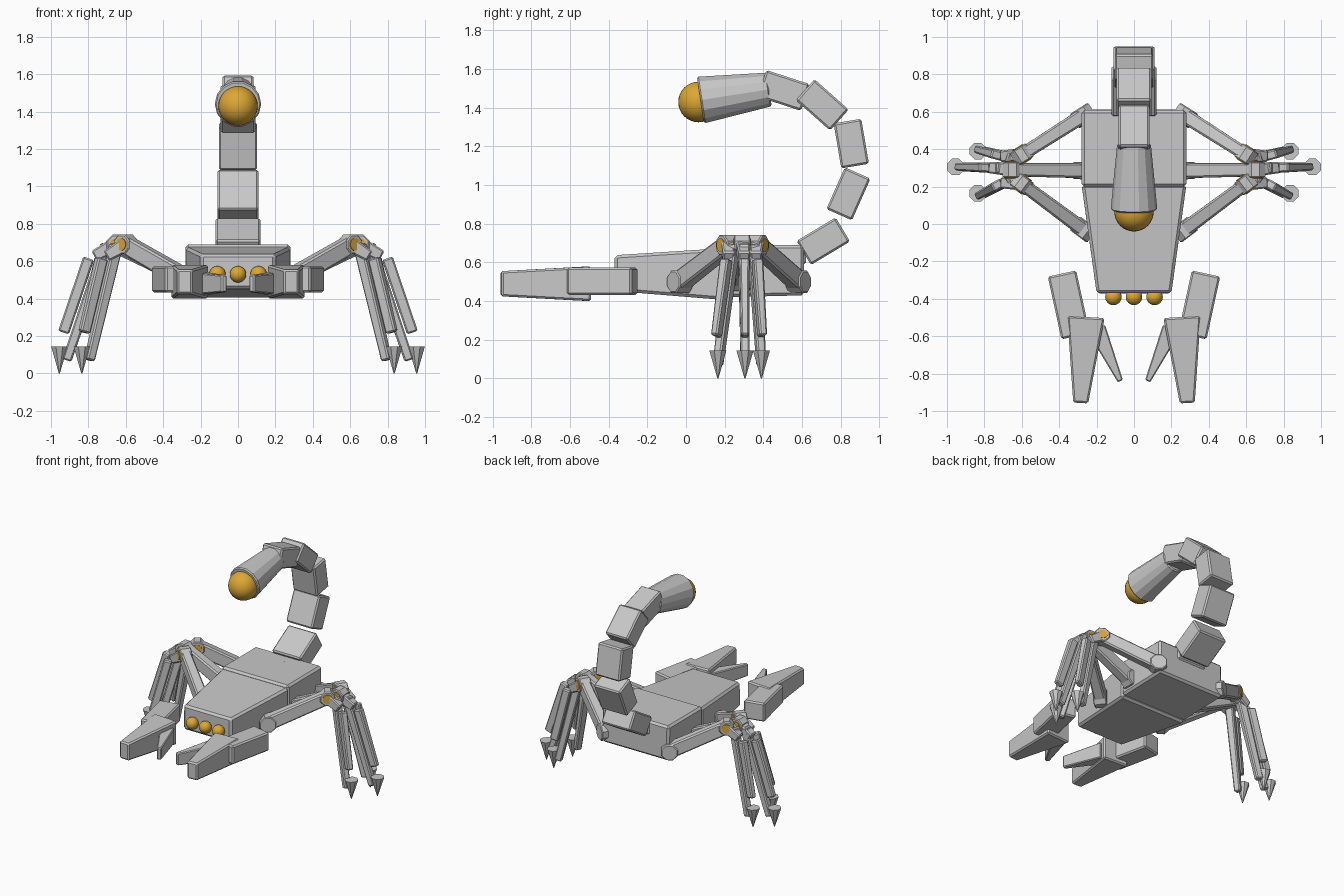
import bpy, bmesh
from math import radians
from mathutils import Vector, Matrix

if "Cube" in bpy.data.objects:
    bpy.data.objects.remove(bpy.data.objects["Cube"], do_unlink=True)


def material(name, color):
    m = bpy.data.materials.new(name)
    m.use_nodes = True
    m.diffuse_color = color
    m.node_tree.nodes["Principled BSDF"].inputs["Base Color"].default_value = color
    return m


GREY = material("light grey", (0.58, 0.58, 0.58, 1))
AMBER = material("amber", (0.72, 0.39, 0.035, 1))


def finish(name, bm, mat, bevel=0.0):
    bmesh.ops.recalc_face_normals(bm, faces=bm.faces)
    mesh = bpy.data.meshes.new(name)
    bm.to_mesh(mesh)
    bm.free()
    mesh.materials.append(mat)
    obj = bpy.data.objects.new(name, mesh)
    bpy.context.collection.objects.link(obj)
    if bevel:
        mod = obj.modifiers.new("soft edges", "BEVEL")
        mod.width = bevel
        mod.segments = 1
        mod.limit_method = "ANGLE"
        mod.angle_limit = radians(50)
    return obj


def beam(name, start, end, size0, size1=None, bevel=0.01):
    """Four-sided bar from start to end with (width, height) at each end."""
    start, end = Vector(start), Vector(end)
    d = (end - start).normalized()
    side = d.cross(Vector((0, 0, 1))).normalized()
    up = side.cross(d)
    bm = bmesh.new()
    rings = []
    for p, (w, h) in ((start, size0), (end, size1 or size0)):
        rings.append([bm.verts.new(p + side * w / 2 * a + up * h / 2 * b)
                      for a, b in ((-1, -1), (1, -1), (1, 1), (-1, 1))])
    a, b = rings
    bm.faces.new(a)
    bm.faces.new(b)
    for i in range(4):
        j = (i + 1) % 4
        bm.faces.new((a[i], a[j], b[j], b[i]))
    return finish(name, bm, GREY, bevel)


def tube(name, start, end, r0, r1, sides, mat=GREY, bevel=0.0):
    start, end = Vector(start), Vector(end)
    d = end - start
    rot = d.to_track_quat("Z", "Y").to_matrix().to_4x4()
    turn = Matrix.Rotation(radians(180 / sides), 4, "Z")
    bm = bmesh.new()
    bmesh.ops.create_cone(bm, cap_ends=True, segments=sides, radius1=r0, radius2=r1,
                          depth=d.length,
                          matrix=Matrix.Translation((start + end) / 2) @ rot @ turn)
    return finish(name, bm, mat, bevel)


def ball(name, center, radius):
    bm = bmesh.new()
    bmesh.ops.create_uvsphere(bm, u_segments=32, v_segments=16, radius=radius,
                              matrix=Matrix.Translation(center))
    for f in bm.faces:
        f.smooth = True
    return finish(name, bm, AMBER)


# Body
beam("rear_body", (0, 0.61, 0.56), (0, 0.2, 0.555), (0.56, 0.26), (0.56, 0.27), 0.015)
beam("front_body", (0, 0.21, 0.54), (0, -0.37, 0.545), (0.56, 0.27), (0.4, 0.185), 0.015)
beam("tail_mount", (0, 0.5, 0.64), (0, 0.62, 0.64), (0.24, 0.1))

# Eyes
for x in (-0.11, 0, 0.11):
    ball("eye", (x, -0.39, 0.53), 0.044)

# Tail: centre y, z, direction y, z, width
tail = [(0.71, 0.71, 0.2, 0.12, 0.24), (0.84, 0.955, 0.1, 0.225, 0.22),
        (0.855, 1.215, -0.04, 0.235, 0.205), (0.705, 1.415, -0.175, 0.155, 0.185),
        (0.505, 1.49, -0.215, 0.07, 0.165)]
for y, z, dy, dz, w in tail:
    mid = Vector((0, y, z))
    half = Vector((0, dy, dz)).normalized() * 0.118
    beam("tail_segment", mid - half, mid + half, (w, 0.145))

# Tail tip
tube("tail_tip_shell", (0, 0.43, 1.495), (0, 0.075, 1.44), 0.09, 0.125, 14, bevel=0.008)
ball("tail_tip_ball", (0, 0.065, 1.43), 0.105)

for s, label in ((1, "left"), (-1, "right")):
    # Pincers
    beam(label + "_pincer_arm", (s * 0.385, -0.265, 0.503), (s * 0.312, -0.6, 0.503),
         (0.155, 0.14))
    beam(label + "_large_finger", (s * 0.257, -0.497, 0.49), (s * 0.285, -0.957, 0.49),
         (0.2, 0.18), (0.08, 0.13))
    beam(label + "_small_finger", (s * 0.2, -0.56, 0.48), (s * 0.073, -0.84, 0.48),
         (0.1, 0.12), (0.03, 0.09), 0.006)

    # Legs: hip, knee, top of shin, foot x, foot y
    legs = [("front", (0.27, -0.03, 0.5), (0.6, 0.215, 0.69), (0.65, 0.245), 0.835, 0.165),
            ("middle", (0.27, 0.285, 0.51), (0.65, 0.29, 0.69), (0.705, 0.3), 0.955, 0.305),
            ("rear", (0.27, 0.58, 0.5), (0.6, 0.37, 0.69), (0.65, 0.35), 0.835, 0.39)]
    for pos, hip, knee, top, fx, fy in legs:
        n = label + "_" + pos
        m = Vector((s, 1, 1))
        hip, knee = Vector(hip) * m, Vector(knee) * m
        axis = (knee - hip).cross(Vector((0, 0, 1))).normalized()
        beam(n + "_thigh", hip, knee, (0.08, 0.1), (0.07, 0.095))
        tube(n + "_hip_joint", hip - axis * 0.046, hip + axis * 0.046, 0.062, 0.062, 8,
             bevel=0.006)
        tube(n + "_knee_joint", knee - axis * 0.042, knee + axis * 0.042, 0.056, 0.056, 8,
             bevel=0.006)
        tube(n + "_knee_pin", knee - axis * 0.047, knee + axis * 0.047, 0.034, 0.034, 12, AMBER)

        # Shin with its outer plate and pointed foot
        foot = Vector((s * fx, fy, 0))
        shin_top = Vector((s * top[0], top[1], 0.69))
        shin_end = foot + Vector((-s * 0.04, 0, 0.07))
        beam(n + "_shin", shin_top, shin_end, (0.06, 0.06), (0.045, 0.05), 0.008)
        out = Vector((foot.x - shin_top.x, foot.y - shin_top.y, 0)).normalized() * 0.068
        beam(n + "_shin_plate", shin_top.lerp(shin_end, 0.12) + out,
             shin_top.lerp(shin_end, 0.76) + out, (0.05, 0.06), (0.04, 0.06), 0.008)
        beam(n + "_knee_block", knee, shin_top.lerp(shin_end, 0.1) + out * 0.6,
             (0.07, 0.08), (0.06, 0.06), 0.008)
        tube(n + "_foot", foot, foot + Vector((0, 0, 0.145)), 0.003, 0.048, 8)
